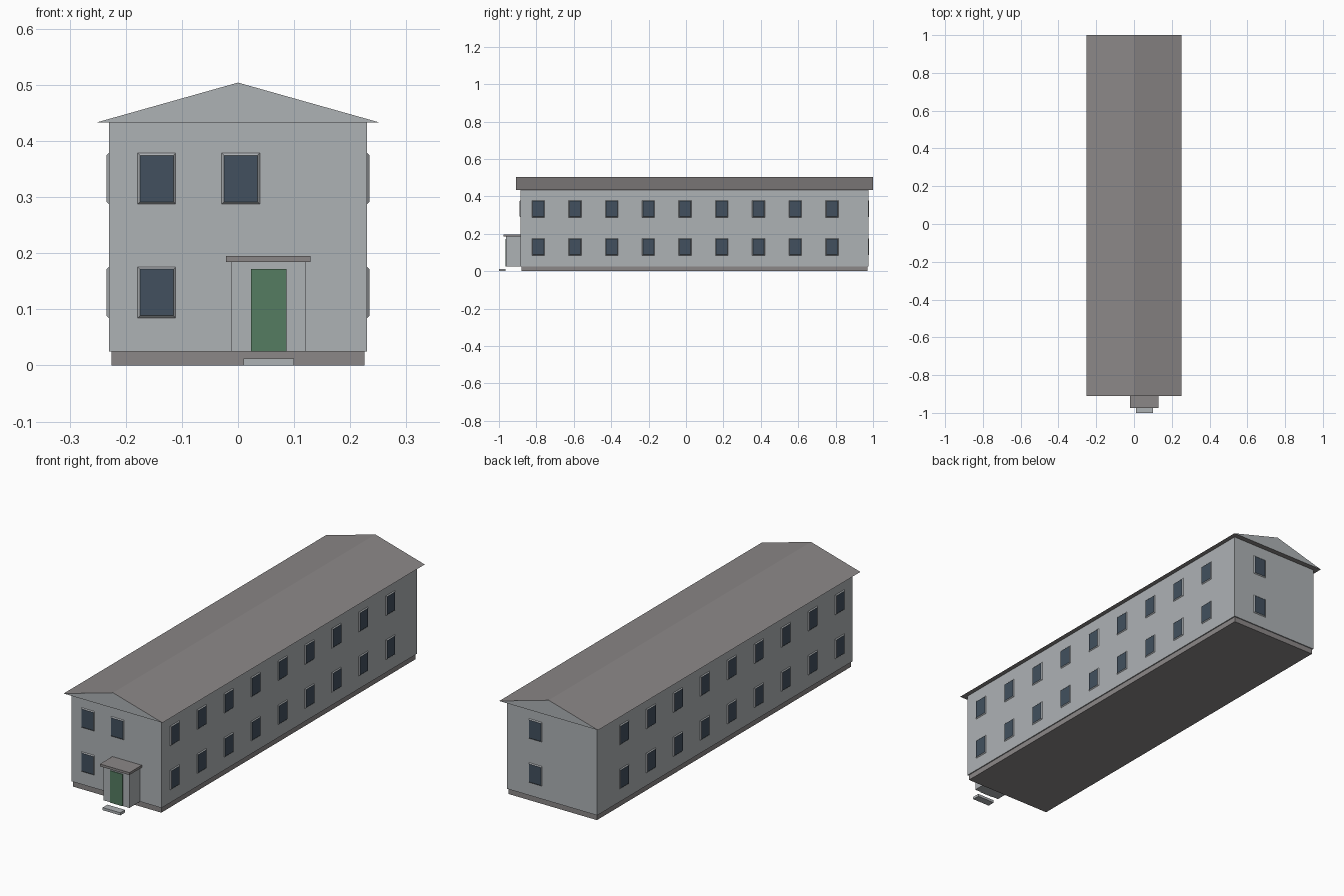
import bpy, bmesh, math
from mathutils import Matrix, Vector

if "Cube" in bpy.data.objects:
    bpy.data.objects.remove(bpy.data.objects["Cube"])


def srgb(r, g, b):
    return tuple(((c / 255 + 0.055) / 1.055) ** 2.4 for c in (r, g, b)) + (1,)


def material(name, rgb):
    m = bpy.data.materials.new(name)
    m.diffuse_color = srgb(*rgb)
    m.use_nodes = True
    m.node_tree.nodes["Principled BSDF"].inputs["Base Color"].default_value = m.diffuse_color
    return m


WALL = material("pale_grey_wall", (174, 178, 181))
ROOF = material("brown_grey_roof", (139, 135, 135))
GLASS = material("dark_blue_glass", (66, 80, 94))
DOOR = material("green_door", (85, 124, 97))


def finish(name, bm, mats):
    me = bpy.data.meshes.new(name)
    bmesh.ops.recalc_face_normals(bm, faces=bm.faces)
    bm.to_mesh(me)
    bm.free()
    for m in mats:
        me.materials.append(m)
    ob = bpy.data.objects.new(name, me)
    bpy.context.collection.objects.link(ob)
    return ob


def box(name, x, y, z, mat):
    bm = bmesh.new()
    mid = Vector([(a + b) / 2 for a, b in (x, y, z)])
    size = [b - a for a, b in (x, y, z)]
    bmesh.ops.create_cube(bm, size=1, matrix=Matrix.Translation(mid) @ Matrix.Diagonal((*size, 1)))
    return finish(name, bm, [mat])


def window(name, pos, turn, w=0.06, h=0.083, rim=0.004, depth=0.004):
    """Bevelled frame with a glass pane; faces -y before turning about z."""
    bm = bmesh.new()
    corners = [(-1, -1), (1, -1), (1, 1), (-1, 1)]
    back = [bm.verts.new((sx * (w / 2 + rim), 0, sz * (h / 2 + rim))) for sx, sz in corners]
    front = [bm.verts.new((sx * w / 2, -depth, sz * h / 2)) for sx, sz in corners]
    bm.faces.new(front).material_index = 1
    for i in range(4):
        j = (i + 1) % 4
        bm.faces.new((back[i], back[j], front[j], front[i]))
    bm.faces.new(back[::-1])
    bm.transform(Matrix.Translation(pos) @ Matrix.Rotation(turn, 4, 'Z'))
    finish(name, bm, [WALL, GLASS])


# Main body
box("plinth", (-0.225, 0.225), (-0.88, 0.97), (0, 0.025), ROOF)
box("walls", (-0.23, 0.23), (-0.885, 0.975), (0.025, 0.433), WALL)

# Gabled roof: triangle profile extruded along y, gable ends in wall colour
bm = bmesh.new()
tri = bm.faces.new([bm.verts.new((x, -0.91, z)) for x, z in ((-0.252, 0.433), (0.252, 0.433), (0, 0.504))])
ext = bmesh.ops.extrude_face_region(bm, geom=[tri], use_keep_orig=True)
bmesh.ops.translate(bm, vec=(0, 1.91, 0), verts=[v for v in ext["geom"] if isinstance(v, bmesh.types.BMVert)])
bm.normal_update()
for f in bm.faces:
    f.material_index = 1 if abs(f.normal.y) > 0.9 else 0
finish("roof", bm, [ROOF, WALL])

# Entrance porch
box("porch", (-0.012, 0.12), (-0.962, -0.88), (0.025, 0.184), WALL)
box("porch_canopy", (-0.021, 0.129), (-0.975, -0.88), (0.184, 0.195), ROOF)
box("door", (0.023, 0.086), (-0.965, -0.96), (0.025, 0.172), DOOR)
box("door_step", (0.01, 0.1), (-1.0, -0.965), (0, 0.012), WALL)

# Windows on both floors
for floor, z in (("lower", 0.13), ("upper", 0.333)):
    for i in range(9):
        y = -0.79 + i * 0.1963
        window(f"{floor}_right_window_{i + 1}", (0.23, y, z), math.pi / 2)
        window(f"{floor}_left_window_{i + 1}", (-0.23, y, z), -math.pi / 2)
    window(f"{floor}_front_window", (-0.145, -0.885, z), 0)
    window(f"{floor}_back_window", (0.085, 0.975, z), math.pi)
window("upper_front_middle_window", (0.005, -0.885, 0.333), 0)
